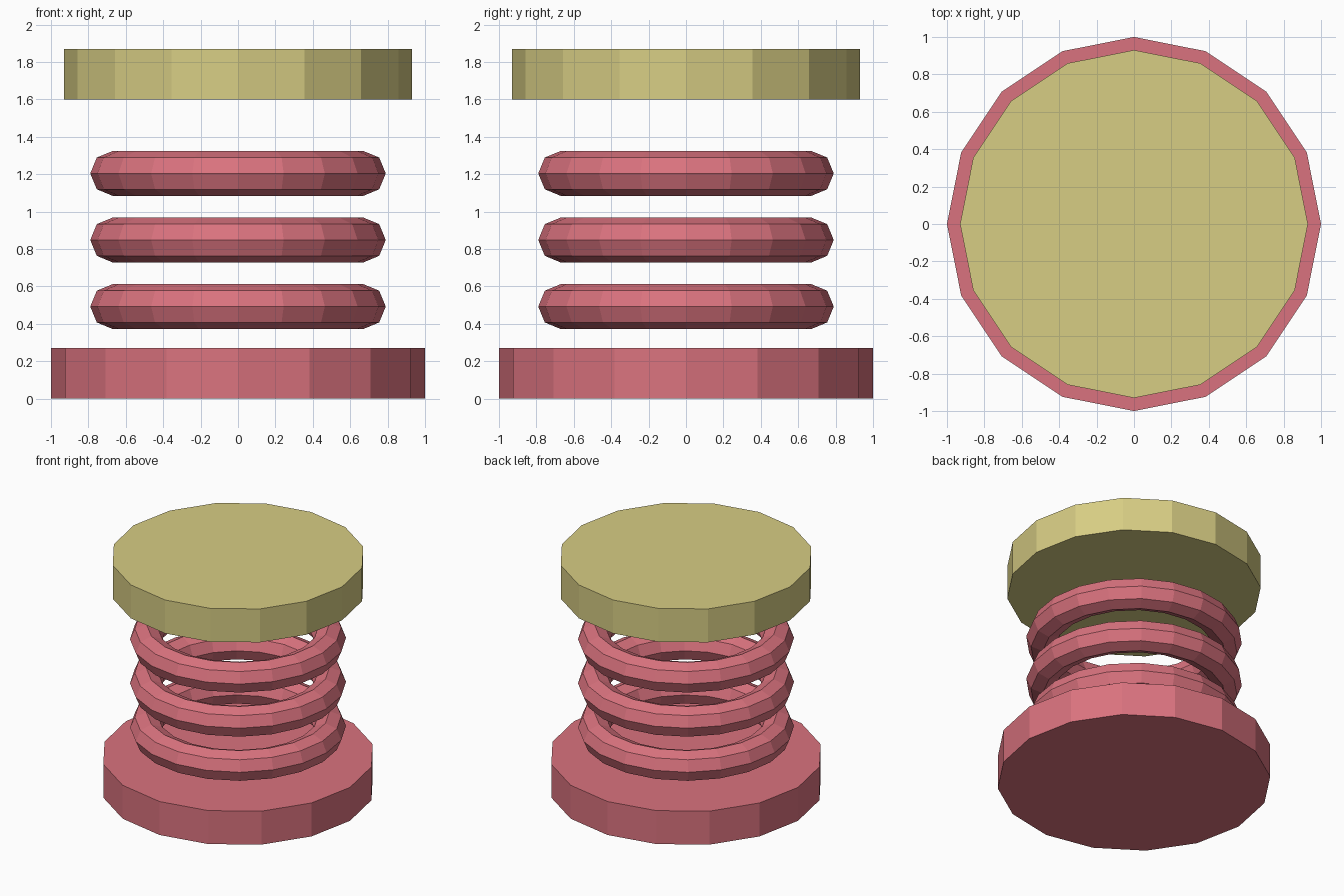
import bpy

cube = bpy.data.objects.get("Cube")
if cube:
    bpy.data.objects.remove(cube, do_unlink=True)


def make_material(name, rgb):
    mat = bpy.data.materials.new(name)
    mat.use_nodes = True
    color = (*rgb, 1.0)
    mat.diffuse_color = color
    mat.node_tree.nodes["Principled BSDF"].inputs["Base Color"].default_value = color
    return mat


def finish(name, mat):
    obj = bpy.context.object
    obj.name = obj.data.name = name
    obj.data.materials.append(mat)
    bpy.ops.object.shade_flat()


def disc(name, radius, bottom, height, mat):
    bpy.ops.mesh.primitive_cylinder_add(
        vertices=16, radius=radius, depth=height,
        location=(0, 0, bottom + height / 2))
    finish(name, mat)


red = make_material("soft red", (0.70, 0.17, 0.21))
yellow = make_material("pale yellow", (0.68, 0.61, 0.23))

# Base plate and raised top plate
disc("base_plate", 1.0, 0.0, 0.27, red)
disc("top_plate", 0.93, 1.60, 0.27, yellow)

# Stacked spring coils
for i, level in enumerate(("lower", "middle", "upper")):
    bpy.ops.mesh.primitive_torus_add(
        major_radius=0.67, minor_radius=0.12,
        major_segments=20, minor_segments=8,
        location=(0, 0, 0.492 + 0.356 * i))
    finish(level + "_spring_coil", red)
